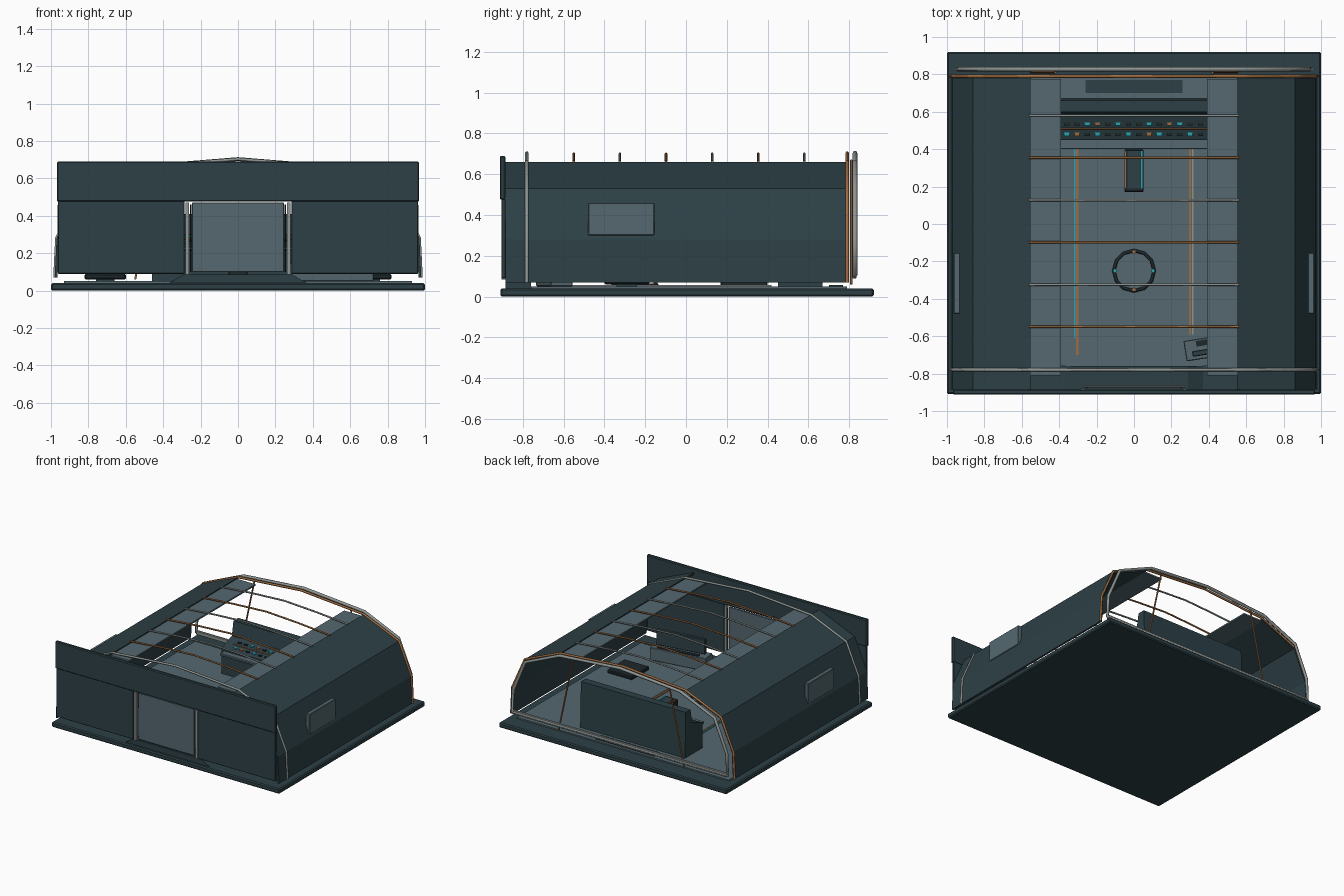
import bpy, bmesh, math
from mathutils import Matrix, Vector

cube = bpy.data.objects.get("Cube")
if cube:
    bpy.data.objects.remove(cube, do_unlink=True)


def material(name, rgb):
    m = bpy.data.materials.new(name)
    m.use_nodes = True
    col = (*rgb, 1)
    m.diffuse_color = col
    m.node_tree.nodes["Principled BSDF"].inputs["Base Color"].default_value = col
    return m


DARK = material("dark slate", (.026, .051, .061))
LIGHT = material("light slate", (.09, .14, .163))
BLACK = material("near black", (.012, .021, .025))
GREY = material("grey metal", (.27, .3, .29))
BRASS = material("brass", (.34, .15, .052))
TEAL = material("bright teal", (.02, .38, .46))


def add(name, bm, mat):
    bmesh.ops.recalc_face_normals(bm, faces=bm.faces)
    me = bpy.data.meshes.new(name)
    bm.to_mesh(me)
    bm.free()
    me.materials.append(mat)
    ob = bpy.data.objects.new(name, me)
    bpy.context.collection.objects.link(ob)
    return ob


def box(name, x, y, z, mat, bevel=0, turn=0):
    """Box from (min, max) ranges on each axis, turned about its own centre."""
    bm = bmesh.new()
    size = [r[1] - r[0] for r in (x, y, z)]
    mid = Vector([(r[0] + r[1]) / 2 for r in (x, y, z)])
    m = Matrix.Translation(mid) @ Matrix.Rotation(turn, 4, 'Z') @ Matrix.Diagonal((*size, 1))
    bmesh.ops.create_cube(bm, size=1, matrix=m)
    if bevel:
        bmesh.ops.bevel(bm, geom=bm.edges[:], offset=bevel, segments=1, affect='EDGES')
    return add(name, bm, mat)


def prism(name, pts, lo, hi, mat, axis='y'):
    """Closed outline extruded along x (points are y,z) or y (points are x,z)."""
    bm = bmesh.new()
    place = (lambda p, t: (p[0], t, p[1])) if axis == 'y' else (lambda p, t: (t, p[0], p[1]))
    f = bm.faces.new([bm.verts.new(place(p, lo)) for p in pts])
    ext = bmesh.ops.extrude_face_region(bm, geom=[f])
    move = (0, hi - lo, 0) if axis == 'y' else (hi - lo, 0, 0)
    bmesh.ops.translate(bm, vec=move, verts=[v for v in ext['geom'] if isinstance(v, bmesh.types.BMVert)])
    return add(name, bm, mat)


def tube(name, pts, r, mat, closed=False):
    cu = bpy.data.curves.new(name, 'CURVE')
    cu.dimensions = '3D'
    cu.bevel_depth = r
    cu.bevel_resolution = 1
    cu.use_fill_caps = True
    sp = cu.splines.new('POLY')
    sp.points.add(len(pts) - 1)
    for p, co in zip(sp.points, pts):
        p.co = (*co, 1)
    sp.use_cyclic_u = closed
    cu.materials.append(mat)
    ob = bpy.data.objects.new(name, cu)
    bpy.context.collection.objects.link(ob)
    return ob


def disc(name, at, r, depth, mat, sides=12):
    bm = bmesh.new()
    bmesh.ops.create_cone(bm, cap_ends=True, segments=sides, radius1=r, radius2=r,
                          depth=depth, matrix=Matrix.Translation(at))
    return add(name, bm, mat)


# Base and floor
box("base_slab", (-1, 1), (-.91, .92), (0, .04), DARK, .008)
box("floor_plate", (-.93, .93), (-.76, .79), (.038, .05), LIGHT)
box("rear_floor_pad", (-.26, .26), (.70, .77), (.049, .056), DARK)
prism("entry_ramp", [(-.37, .04), (.37, .04), (.29, .085), (-.29, .085)], -.885, -.76, DARK)

# Sloped side shells and flat ceiling strips
SIDE = [(.98, .07), (.97, .28), (.86, .53), (.55, .66)]
INNER = [(.965, .07), (.955, .275), (.85, .517), (.55, .645)]
for s, side in ((1, "left"), (-1, "right")):
    outline = [(s * x, z) for x, z in SIDE + INNER[::-1]]
    prism(side + "_shell", outline, -.885, .79, DARK)
    box(side + "_ceiling_strip", sorted((s * .39, s * .555)), (-.81, .775), (.64, .652), LIGHT)
    box(side + "_side_panel", sorted((s * .93, s * .965)), (-.48, -.155), (.30, .46), LIGHT, .004)
    box(side + "_floor_unit", sorted((s * .6, s * .82)), (-.4, -.18), (.06, .088), BLACK, .006)
    box(side + "_unit_foot", sorted((s * .66, s * .76)), (-.34, -.24), (.045, .062), DARK)

# Front wall with a door opening
for s, side in ((1, "left"), (-1, "right")):
    box(side + "_front_panel", sorted((s * .285, s * .962)), (-.905, -.885), (.09, .48), DARK, .003)
    box(side + "_door_jamb", sorted((s * .262, s * .28)), (-.905, -.88), (.085, .47), GREY)
    tube(side + "_door_track", [(s * .252, -.875, .1), (s * .252, -.875, .46)], .004, BLACK)
box("front_header", (-.968, .968), (-.912, -.885), (.475, .69), DARK, .006)
box("door_panel", (-.245, .245), (-.9, -.885), (.1, .47), LIGHT, .003)
tube("door_rail", [(-.27, -.868, .5), (.27, -.868, .5)], .005, GREY)


# End arches
def arch(y, k=1, low=.07):
    half = [(x * k, y, max(z, low)) for x, z in SIDE]
    return [(-x, y, z) for x, y, z in half] + [(0, y, .703)] + half[::-1]


tube("front_arch", arch(-.78), .009, GREY)
tube("rear_brass_arch", arch(.79), .009, BRASS)
tube("rear_window_frame", arch(.828, .965, .105), .012, GREY, True)
box("rear_sill", (-.94, .94), (.815, .835), (.09, .12), GREY, .003)
for s, side in ((1, "left"), (-1, "right")):
    tube(side + "_rear_brace", [(s * .42, .81, .67), (s * .55, .81, .06)], .006, BRASS)

# Roof crossbars, alternating metals
for i in range(6):
    y = .58 - i * .226
    path = [(-.56, y, .662), (-.28, y, .685), (0, y, .7), (.28, y, .685), (.56, y, .662)]
    tube("roof_bar_%d" % (i + 1), path, .0065, BRASS if i % 2 else GREY)

# Main console at the rear
prism("console_body", [(.67, .05), (.66, .41), (.60, .41), (.58, .30), (.45, .25), (.45, .05)],
      -.46, .46, DARK, 'x')
box("console_ledge", (-.44, .44), (.40, .452), (.215, .235), LIGHT, .004)
tilt = .05 / .13
for i in range(14):
    x = -.36 + i * .055
    for j in range(2):
        y = .48 + j * .055
        z = .25 + (y - .45) * tilt
        mat = BRASS if (i * 3 + j) % 7 == 3 else (TEAL if (i + j) % 3 == 0 else BLACK)
        box("console_key_%d_%d" % (i, j), (x - .014, x + .014), (y - .009, y + .009), (z, z + .009), mat)
tube("console_trim", [(-.4, .51, .277), (.4, .51, .277)], .004, BRASS)

# Central pedestal with lit edges
box("pedestal", (-.052, .052), (.17, .4), (.05, .22), BLACK, .006)
box("pedestal_top", (-.035, .035), (.19, .39), (.218, .226), DARK)
box("pedestal_brass_edge", (-.05, -.042), (.19, .39), (.218, .228), BRASS)
box("pedestal_teal_edge", (.038, .048), (.19, .39), (.218, .228), TEAL)

# Floor inlays
box("inlay_brass_right", (-.309, -.297), (-.70, .42), (.049, .056), BRASS)
box("inlay_teal_right", (-.322, -.313), (-.61, .42), (.049, .056), TEAL)
box("inlay_brass_left", (.294, .306), (-.59, .42), (.049, .056), BRASS)
box("inlay_grey_left", (.311, .319), (-.59, .42), (.049, .056), GREY)

# Floor ring with small markers
ring = [(.108 * math.cos(a), -.25 + .108 * math.sin(a), .056)
        for a in (math.tau * i / 12 for i in range(12))]
tube("floor_ring", ring, .009, BLACK, True)
disc("floor_ring_plate", (0, -.25, .051), .1, .006, LIGHT)
for i in range(4):
    a = math.tau * i / 4
    at = (.1 * math.cos(a), -.25 + .1 * math.sin(a), .064)
    disc("ring_marker_%d" % (i + 1), at, .01, .012, BRASS if i % 2 else TEAL, 8)

# Workstation near the front left corner
turn = math.radians(9)
box("workstation_desk", (.27, .72), (-.70, -.59), (.05, .15), LIGHT, .004, turn)
box("workstation_screen", (.31, .70), (-.68, -.65), (.15, .27), DARK, .004, turn)
box("workstation_pad", (.33, .66), (-.63, -.60), (.149, .156), BLACK, 0, turn)

# Turn the tubes into meshes
for ob in bpy.context.scene.objects:
    ob.select_set(ob.type == 'CURVE')
    if ob.type == 'CURVE':
        bpy.context.view_layer.objects.active = ob
bpy.ops.object.convert(target='MESH')
